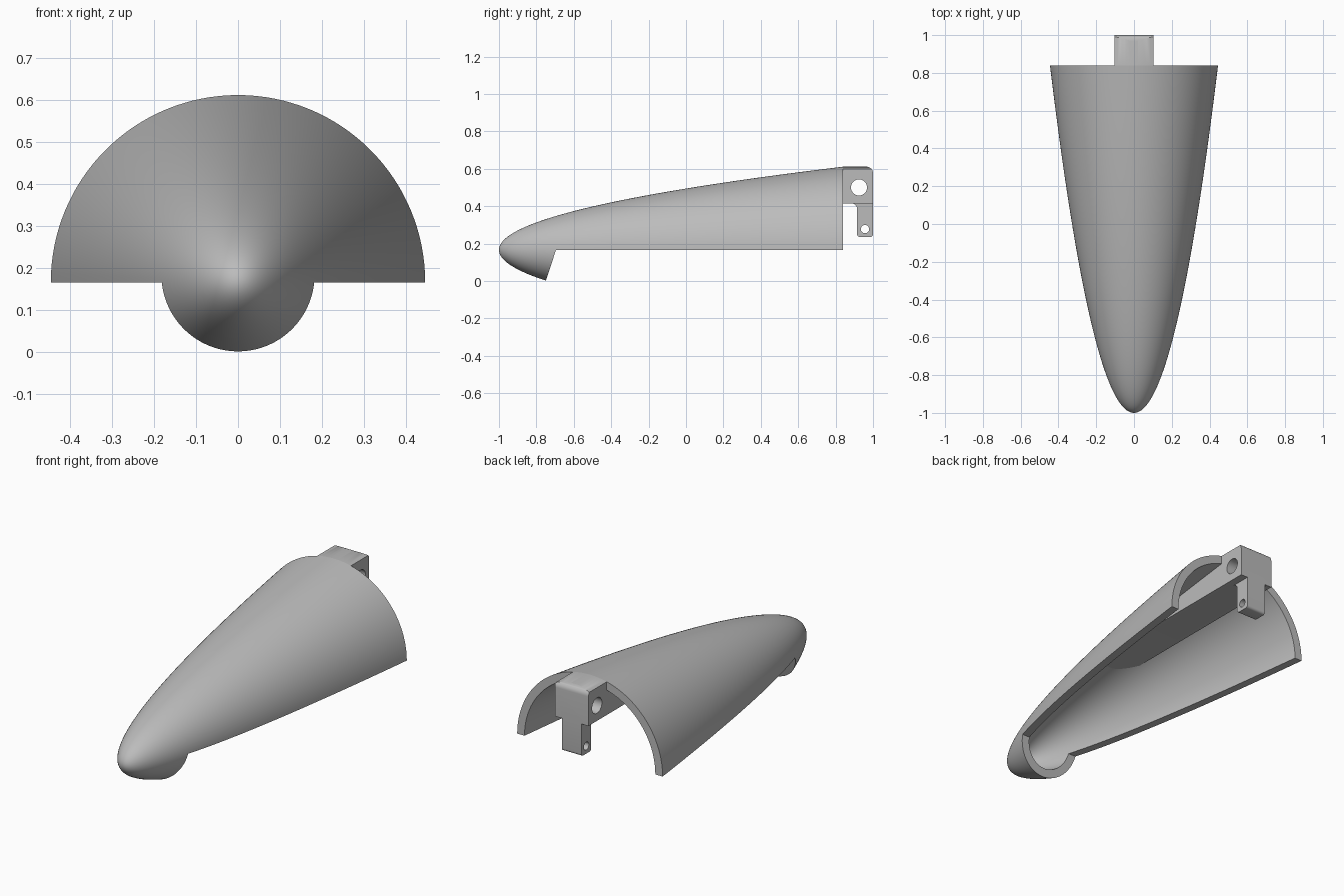
import bpy, bmesh, math

if "Cube" in bpy.data.objects:
    bpy.data.objects.remove(bpy.data.objects["Cube"])

AXIS_Z = 0.166      # height of the cone axis
C = 0.328           # parabola: radius = C * sqrt(distance from tip)
LENGTH = 1.84
WALL = 0.045

grey = bpy.data.materials.new("plain grey")
grey.diffuse_color = (0.5, 0.5, 0.5, 1)
grey.use_nodes = True
grey.node_tree.nodes["Principled BSDF"].inputs["Base Color"].default_value = grey.diffuse_color


def make_object(name, bm):
    bmesh.ops.remove_doubles(bm, verts=bm.verts, dist=1e-5)
    bmesh.ops.recalc_face_normals(bm, faces=bm.faces)
    mesh = bpy.data.meshes.new(name)
    bm.to_mesh(mesh)
    bm.free()
    mesh.materials.append(grey)
    obj = bpy.data.objects.new(name, mesh)
    bpy.context.collection.objects.link(obj)
    return obj


def revolve(name, profile, steps=128):
    """Spin (distance from tip, radius) points around the cone axis."""
    bm = bmesh.new()
    rings = []
    for i in range(steps):
        a = 2 * math.pi * i / steps
        rings.append([bm.verts.new((r * math.cos(a), t - 1, AXIS_Z + r * math.sin(a)))
                      for t, r in profile])
    for i in range(steps):
        p, q = rings[i], rings[(i + 1) % steps]
        for j in range(len(profile) - 1):
            if profile[j][1] < 1e-6 and profile[j + 1][1] < 1e-6:
                continue
            if profile[j][1] < 1e-6:
                bm.faces.new((p[j], p[j + 1], q[j + 1]))
            elif profile[j + 1][1] < 1e-6:
                bm.faces.new((p[j], p[j + 1], q[j]))
            else:
                bm.faces.new((p[j], p[j + 1], q[j + 1], q[j]))
    for v in [v for v in bm.verts if not v.link_faces]:
        bm.verts.remove(v)
    return make_object(name, bm)


def extrude_x(name, outline, half):
    """Extrude a (y, z) outline from -half to +half along x."""
    bm = bmesh.new()
    face = bm.faces.new([bm.verts.new((-half, y, z)) for y, z in outline])
    new = bmesh.ops.extrude_face_region(bm, geom=[face])["geom"]
    bmesh.ops.translate(bm, vec=(2 * half, 0, 0),
                        verts=[v for v in new if isinstance(v, bmesh.types.BMVert)])
    return make_object(name, bm)


def arc(y, z, r, start, end, n=8):
    return [(y + r * math.cos(math.radians(start + (end - start) * i / n)),
             z + r * math.sin(math.radians(start + (end - start) * i / n)))
            for i in range(n + 1)]


def boolean(obj, tool, operation):
    mod = obj.modifiers.new("cut", 'BOOLEAN')
    mod.operation = operation
    mod.solver = 'EXACT'
    mod.object = tool
    bpy.context.view_layer.objects.active = obj
    bpy.ops.object.modifier_apply(modifier=mod.name)
    bpy.data.objects.remove(tool, do_unlink=True)


def smooth(obj):
    bpy.ops.object.select_all(action='DESELECT')
    obj.select_set(True)
    bpy.context.view_layer.objects.active = obj
    bpy.ops.object.shade_smooth_by_angle(angle=math.radians(30))


# Parabolic shell with an even wall
N = 48
outer, inner = [], []
for i in range(N + 1):
    s = math.sqrt(LENGTH) * i / N
    n = math.hypot(2 * s, C)
    outer.append((s * s, C * s))
    inner.append((min(s * s + WALL * C / n, LENGTH), C * s - WALL * 2 * s / n))
shell = revolve("cone_shell", outer + inner[::-1])

# Remove the lower half behind the slanted nose edge
cutter = extrude_x("lower_cutter", [(-0.695, AXIS_Z), (1.2, AXIS_Z),
                                    (1.2, -0.5), (-0.915, -0.5)], 0.8)
boolean(shell, cutter, 'DIFFERENCE')
smooth(shell)

# Bracket block and inner rib, trimmed to the round of the cone
block = [(-0.4, 0.415), (1.0, 0.415)] + arc(0.965, 0.576, 0.035, 0, 90) + [(-0.4, 0.611)]
bracket = extrude_x("hinge_bracket", block, 0.103)
r_end = outer[-1][1]
core_profile = [(0.01, 0)] + [(t + 0.01, r - 0.02) for t, r in outer[4:-1]]
core_profile += [(LENGTH, r_end - 0.02), (LENGTH, r_end), (2.1, r_end), (2.1, 0)]
boolean(bracket, revolve("rib_trim", core_profile), 'INTERSECT')

# Hanging arm with a filleted root and rounded foot
arm = ([(1.0, 0.44), (0.885, 0.44)] + arc(0.885, 0.385, 0.03, 90, 0)
       + arc(0.93, 0.25, 0.015, 180, 270, 5) + arc(0.985, 0.25, 0.015, 270, 360, 5))
boolean(bracket, extrude_x("hinge_arm", arm, 0.06), 'UNION')

# Pin holes
for y, z, r in ((0.925, 0.5, 0.043), (0.957, 0.277, 0.022)):
    pin = extrude_x("pin_cutter", arc(y, z, r, 0, 360, 40)[:-1], 0.3)
    boolean(bracket, pin, 'DIFFERENCE')
smooth(bracket)
